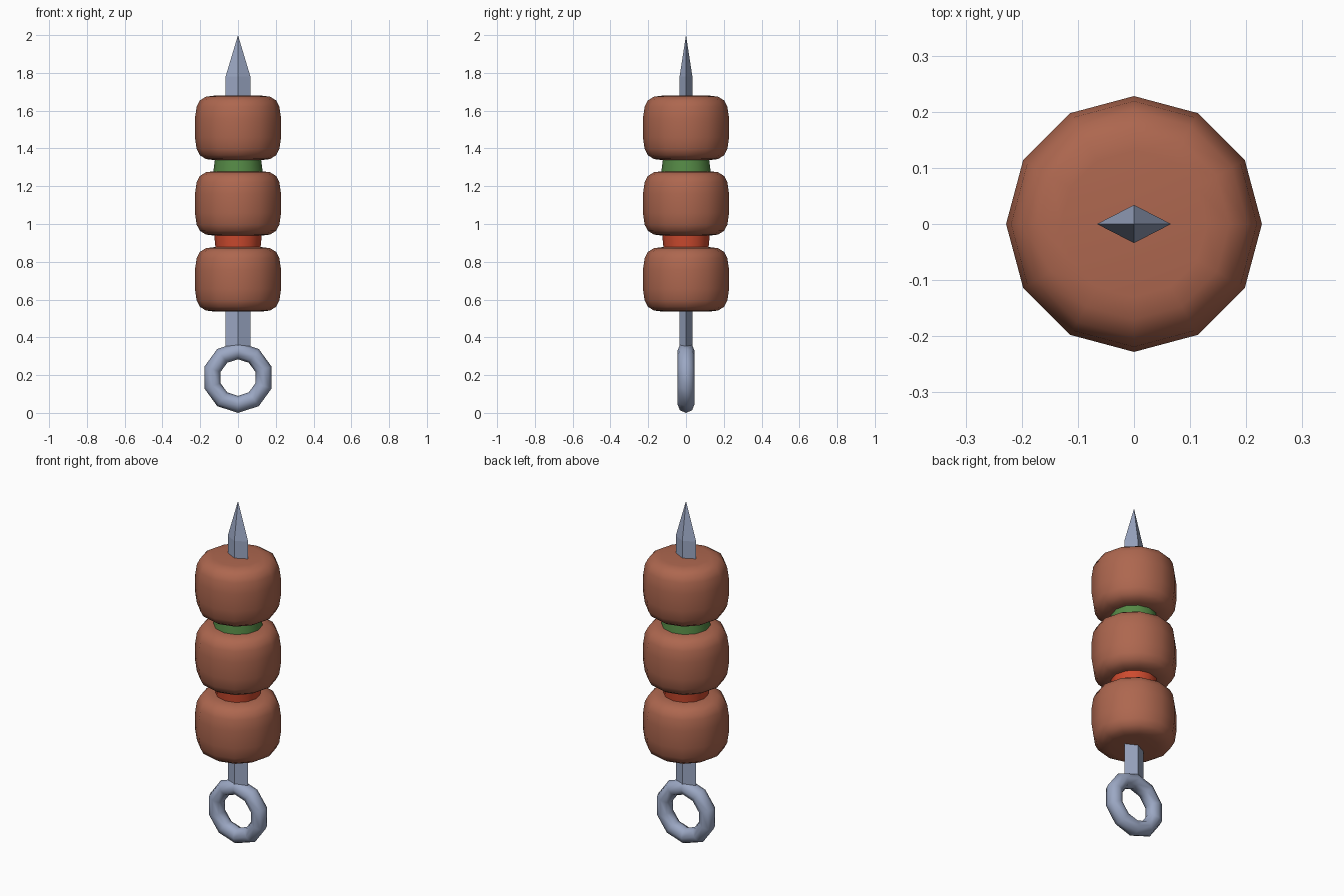
import bpy, bmesh, math

if "Cube" in bpy.data.objects:
    bpy.data.objects.remove(bpy.data.objects["Cube"])


def material(name, color):
    m = bpy.data.materials.new(name)
    m.diffuse_color = (*color, 1)
    m.use_nodes = True
    m.node_tree.nodes["Principled BSDF"].inputs["Base Color"].default_value = m.diffuse_color
    return m


STEEL = material("steel", (0.33, 0.39, 0.55))
MEAT = material("grilled_meat", (0.42, 0.135, 0.078))
GREEN = material("green_pepper", (0.09, 0.25, 0.06))
RED = material("red_pepper", (0.62, 0.07, 0.028))


def lathe(name, profile, mat, sides=12, sx=1.0, sy=1.0, smooth=True):
    """Stack rings of (radius, z), bottom to top; radius 0 makes a point."""
    bm = bmesh.new()
    rings = []
    for r, z in profile:
        if r == 0:
            rings.append([bm.verts.new((0, 0, z))])
        else:
            rings.append([bm.verts.new((r * sx * math.cos(2 * math.pi * i / sides),
                                        r * sy * math.sin(2 * math.pi * i / sides), z))
                          for i in range(sides)])
    for a, b in zip(rings, rings[1:]):
        for i in range(sides):
            j = (i + 1) % sides
            if len(b) == 1:
                bm.faces.new((a[i], a[j], b[0]))
            else:
                bm.faces.new((a[i], a[j], b[j], b[i]))
    for ring in (rings[0], rings[-1]):
        if len(ring) > 1:
            bm.faces.new(ring)
    bmesh.ops.recalc_face_normals(bm, faces=bm.faces)
    mesh = bpy.data.meshes.new(name)
    bm.to_mesh(mesh)
    bm.free()
    mesh.materials.append(mat)
    ob = bpy.data.objects.new(name, mesh)
    bpy.context.collection.objects.link(ob)
    if smooth:
        bpy.ops.object.select_all(action='DESELECT')
        bpy.context.view_layer.objects.active = ob
        ob.select_set(True)
        bpy.ops.object.shade_smooth_by_angle(angle=math.radians(50))
    return ob


# Diamond-section skewer blade with pointed tip
lathe("skewer_blade", [(1, 0.34), (1, 1.78), (0, 2.0)], STEEL,
      sides=4, sx=0.066, sy=0.034, smooth=False)

# Ring handle, a corner of the ten-sided loop pointing up
bpy.ops.mesh.primitive_torus_add(major_segments=10, minor_segments=8,
                                 major_radius=0.142, minor_radius=0.045,
                                 location=(0, 0, 0.187),
                                 rotation=(math.pi / 2, math.pi / 2, 0))
ring = bpy.context.object
ring.name = "ring_handle"
ring.data.materials.append(STEEL)
bpy.ops.object.shade_smooth_by_angle(angle=math.radians(80))

# Three rounded meat chunks
half = [(0.228, 0.05), (0.219, 0.112), (0.202, 0.145), (0.17, 0.165), (0.13, 0.17)]
for n, zc in enumerate((0.707, 1.109, 1.509)):
    prof = [(r, zc - h) for r, h in reversed(half)] + [(r, zc + h) for r, h in half]
    lathe(f"meat_chunk_{n + 1}", prof, MEAT)

# Pepper slices between the chunks
lathe("red_pepper_slice", [(0.119, 0.87), (0.126, 0.945)], RED)
lathe("green_pepper_slice", [(0.131, 1.272), (0.122, 1.345)], GREEN)
